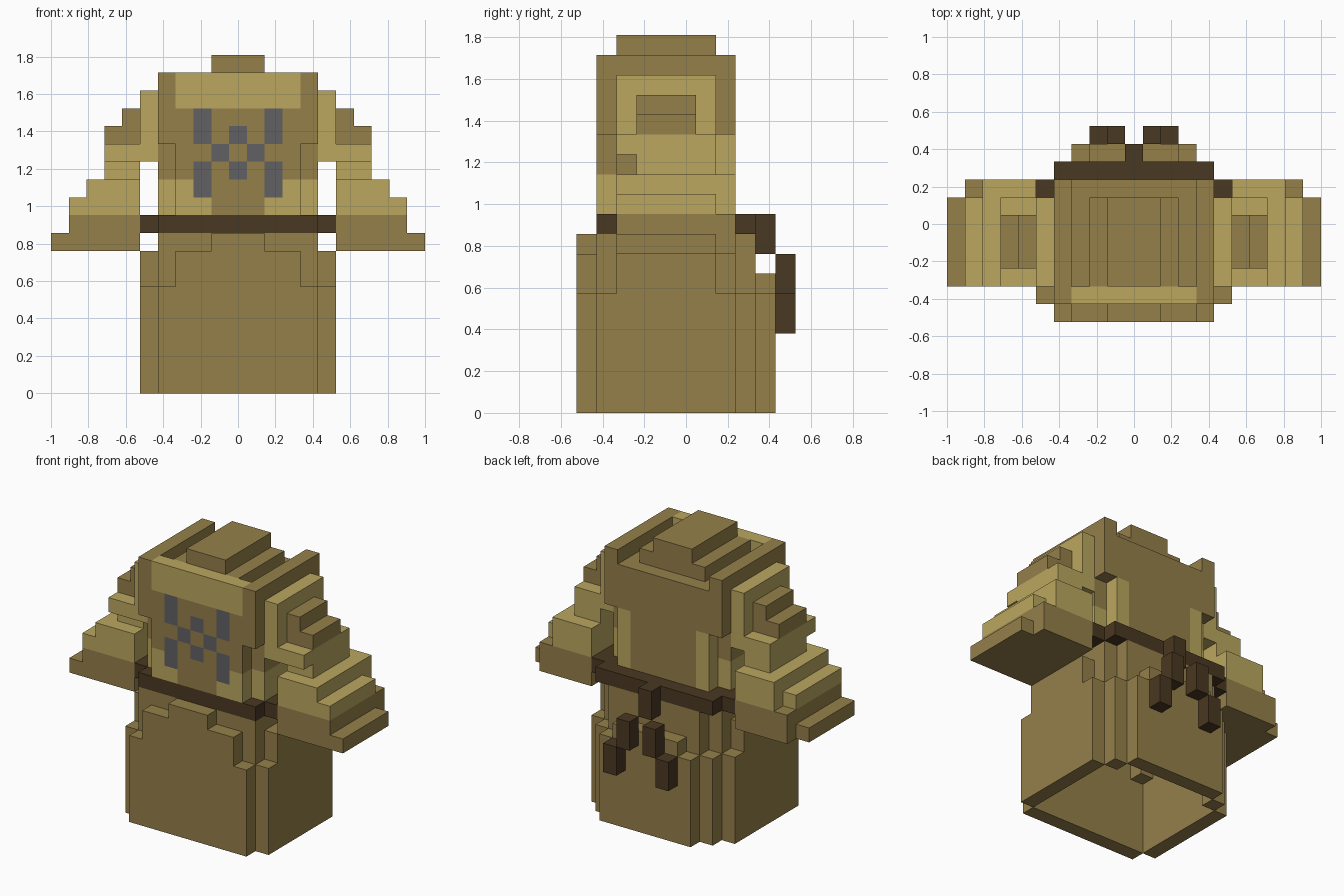
import bpy

if "Cube" in bpy.data.objects:
    bpy.data.objects.remove(bpy.data.objects["Cube"])

U = 2 / 21  # size of one block


def material(name, srgb):
    m = bpy.data.materials.new(name)
    lin = [((c / 255 + 0.055) / 1.055) ** 2.4 for c in srgb]
    m.diffuse_color = (*lin, 1)
    m.use_nodes = True
    m.node_tree.nodes["Principled BSDF"].inputs["Base Color"].default_value = m.diffuse_color
    return m


MATS = [material("cloth_brown", (149, 128, 74)), material("cloth_tan", (187, 167, 96)),
        material("leather_dark", (74, 56, 34)), material("emblem_grey", (97, 96, 99))]
BROWN, TAN, DARK, GREY = range(4)

# Outward faces of a unit block: direction, then corners
FACES = [((1, 0, 0), ((1, 0, 0), (1, 1, 0), (1, 1, 1), (1, 0, 1))),
         ((-1, 0, 0), ((0, 1, 0), (0, 0, 0), (0, 0, 1), (0, 1, 1))),
         ((0, 1, 0), ((1, 1, 0), (0, 1, 0), (0, 1, 1), (1, 1, 1))),
         ((0, -1, 0), ((0, 0, 0), (1, 0, 0), (1, 0, 1), (0, 0, 1))),
         ((0, 0, 1), ((0, 0, 1), (1, 0, 1), (1, 1, 1), (0, 1, 1))),
         ((0, 0, -1), ((0, 1, 0), (1, 1, 0), (1, 0, 0), (0, 0, 0)))]


def fill(cells, xs, ys, zs, col, mirror=True):
    """Fill inclusive x and y ranges, z from bottom up to top, on both sides."""
    for x in range(xs[0], xs[1] + 1):
        for y in range(ys[0], ys[1] + 1):
            for z in range(*zs):
                cells[x, y, z] = col
                if mirror:
                    cells[-x, y, z] = col


def build(name, cells):
    """Turn a set of blocks into one mesh made of its outer faces."""
    index, verts, faces, cols = {}, [], [], []
    for (x, y, z), col in cells.items():
        for d, corners in FACES:
            if (x + d[0], y + d[1], z + d[2]) in cells:
                continue
            face = []
            for c in corners:
                k = (x + c[0], y + c[1], z + c[2])
                if k not in index:
                    index[k] = len(verts)
                    verts.append(((k[0] - 0.5) * U, (k[1] - 0.5) * U, k[2] * U))
                face.append(index[k])
            faces.append(face)
            cols.append(col)
    me = bpy.data.meshes.new(name)
    me.from_pydata(verts, [], faces)
    for m in MATS:
        me.materials.append(m)
    for p, col in zip(me.polygons, cols):
        p.material_index = col
    ob = bpy.data.objects.new(name, me)
    bpy.context.collection.objects.link(ob)


# Skirt: hollow, stepped outer walls with a notched top
skirt = {}
fill(skirt, (5, 5), (-4, 2), (0, 6), BROWN)
fill(skirt, (5, 5), (-3, 1), (6, 8), BROWN)
fill(skirt, (0, 4), (-5, -5), (0, 6), BROWN)
fill(skirt, (0, 3), (-5, -5), (6, 8), BROWN)
fill(skirt, (0, 1), (-5, -5), (8, 9), BROWN)
fill(skirt, (4, 4), (3, 3), (0, 6), BROWN)
fill(skirt, (0, 3), (4, 4), (0, 6), BROWN)
fill(skirt, (0, 2), (4, 4), (6, 7), BROWN)
# Skirt: inner waist ring and corner columns
fill(skirt, (0, 3), (3, 3), (6, 9), BROWN)
fill(skirt, (4, 4), (-4, -4), (5, 9), BROWN)
fill(skirt, (4, 4), (2, 2), (5, 9), BROWN)
fill(skirt, (4, 4), (-3, 1), (8, 9), BROWN)
fill(skirt, (0, 3), (-4, -4), (8, 9), BROWN)
build("skirt", skirt)

# Belt with side bulges and a thicker back
belt = {}
fill(belt, (0, 4), (-4, -4), (9, 10), DARK)
fill(belt, (4, 4), (-3, 2), (9, 10), DARK)
fill(belt, (5, 5), (-3, 2), (9, 10), DARK)
fill(belt, (0, 4), (2, 3), (9, 10), DARK)
build("belt", belt)

# Belt knot and hanging tails
knot = {}
fill(knot, (0, 0), (4, 4), (8, 10), DARK)
build("belt_knot", knot)
tails = {}
fill(tails, (1, 1), (5, 5), (6, 8), DARK)
fill(tails, (2, 2), (5, 5), (4, 6), DARK)
build("belt_tails", tails)

# Torso: hollow walls, with corners cut away below the shoulders
torso = {}
fill(torso, (0, 3), (-4, -4), (10, 18), BROWN)
fill(torso, (0, 3), (2, 2), (10, 17), BROWN)
fill(torso, (4, 4), (-3, 1), (10, 18), BROWN)
for y in (-4, 2):
    fill(torso, (4, 4), (y, y), (14, 18), BROWN)
# Stepped top
fill(torso, (0, 3), (-3, 1), (16, 17), BROWN)
fill(torso, (0, 2), (-3, 1), (17, 18), BROWN)
fill(torso, (0, 1), (-3, 1), (18, 19), BROWN)
# Tan trim
fill(torso, (0, 3), (-4, -4), (16, 18), TAN)
fill(torso, (2, 3), (-4, -4), (10, 12), TAN)
fill(torso, (4, 4), (-3, 1), (10, 12), TAN)
fill(torso, (3, 3), (2, 2), (10, 14), TAN)
# Grey chest emblem
for x, z0, z1 in ((2, 14, 16), (2, 11, 13), (0, 14, 15), (0, 12, 13), (1, 13, 14)):
    fill(torso, (x, x), (-4, -4), (z0, z1), GREY)
build("torso", torso)

# Sleeves: stepped, flaring outward to a wide cuff
for side, name in ((1, "right_sleeve"), (-1, "left_sleeve")):
    s = {}
    fill(s, (6, 9), (-3, 2), (8, 10), BROWN, False)
    fill(s, (10, 10), (-3, 1), (8, 9), BROWN, False)
    fill(s, (6, 8), (-3, 2), (10, 12), TAN, False)
    fill(s, (9, 9), (-3, 1), (10, 11), TAN, False)
    fill(s, (6, 7), (-2, 1), (12, 13), TAN, False)
    fill(s, (5, 7), (-3, 1), (13, 14), TAN, False)
    fill(s, (5, 5), (-3, 1), (14, 17), TAN, False)
    fill(s, (6, 7), (-2, 0), (14, 15), BROWN, False)
    fill(s, (6, 6), (-2, 0), (15, 16), BROWN, False)
    build(name, {(x * side, y, z): c for (x, y, z), c in s.items()})
